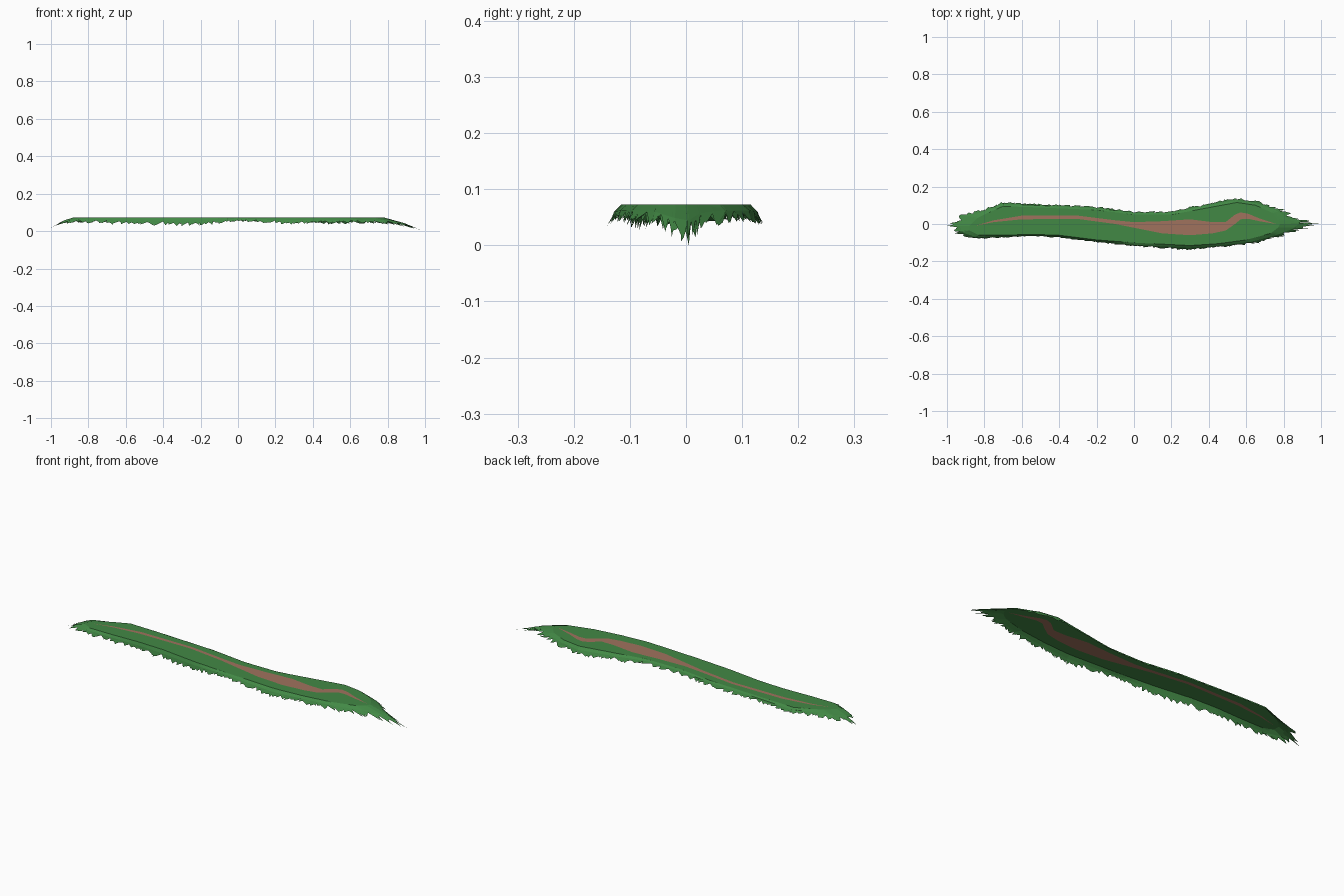
import bpy, bmesh, random
from mathutils import Vector

if "Cube" in bpy.data.objects:
    bpy.data.objects.remove(bpy.data.objects["Cube"])

random.seed(4)
TOP = 0.073

def material(name, rgb):
    m = bpy.data.materials.new(name)
    m.diffuse_color = (*rgb, 1)
    m.use_nodes = True
    m.node_tree.nodes["Principled BSDF"].inputs["Base Color"].default_value = m.diffuse_color
    return m

GRASS = material("grass_green", (0.055, 0.25, 0.06))
DIRT = material("dirt_brown", (0.35, 0.17, 0.11))

# Rim of the plateau (x, y) with the matching hanging edge (x, y, z)
UPPER = [
    (-.88, -.01, -1, -.01, .02), (-.84, .03, -.94, .05, .042), (-.78, .06, -.81, .08, .045),
    (-.70, .095, -.71, .12, .045), (-.55, .09, -.55, .112, .05), (-.2, .075, -.2, .095, .05),
    (0, .05, 0, .068, .05), (.2, .05, .2, .07, .05), (.36, .08, .35, .105, .04),
    (.55, .115, .54, .142, .034), (.65, .1, .66, .125, .04), (.74, .06, .8, .08, .04),
    (.77, .02, .88, .03, .03), (.78, 0, 1, .005, 0)]
LOWER = [
    (.77, -.02, .95, -.02, .012), (.73, -.05, .82, -.06, .035), (.6, -.085, .66, -.105, .042),
    (.45, -.105, .45, -.128, .04), (.3, -.115, .3, -.142, .034), (0, -.1, 0, -.122, .05),
    (-.2, -.085, -.2, -.098, .03), (-.4, -.06, -.4, -.075, .028), (-.55, -.055, -.55, -.066, .03),
    (-.7, -.06, -.7, -.075, .038), (-.83, -.06, -.87, -.082, .045), (-.88, -.035, -.98, -.045, .03)]
# Path: x, low y, high y
PATH = [
    (-.75, .01, .02), (-.6, .025, .045), (-.3, .027, .045), (-.1, .0, .02), (0, -.02, .01),
    (.15, -.05, .015), (.3, -.06, .025), (.42, -.05, .01), (.49, -.035, .01), (.54, .0, .05),
    (.57, .025, .062), (.61, .028, .055), (.67, .015, .03)]
TIPS = [(-.85, -.01), (.76, 0)]

def make(name, polys, mat):
    bm = bmesh.new()
    for p in polys:
        bm.faces.new([bm.verts.new(v) for v in p])
    bmesh.ops.remove_doubles(bm, verts=bm.verts, dist=1e-5)
    for f in bm.faces:
        f.normal_update()
        if f.normal.z < 0:
            f.normal_flip()
    me = bpy.data.meshes.new(name)
    bm.to_mesh(me)
    bm.free()
    me.materials.append(mat)
    ob = bpy.data.objects.new(name, me)
    bpy.context.collection.objects.link(ob)
    return ob

# Flat top: the dirt path with grass on either side
flat = lambda pts: [Vector((p[0], p[1], TOP)) for p in pts]
low = flat([TIPS[0]] + [(x, a) for x, a, b in PATH] + [TIPS[1]])
high = flat([TIPS[0]] + [(x, b) for x, a, b in PATH] + [TIPS[1]])
make("dirt_path", [low + high[-2:0:-1]], DIRT)
make("grass_top", [flat(UPPER) + high[::-1],
                   flat([UPPER[-1]] + LOWER + [UPPER[0]]) + low], GRASS)

# Hanging grass fringe
LOOP = [(Vector((a, b, TOP)), Vector((c, d, e))) for a, b, c, d, e in UPPER + LOWER]
N = len(LOOP)

def rim(t):
    i = int(t // 1) % N
    f = t % 1
    p, q = LOOP[i], LOOP[(i + 1) % N]
    return p[0].lerp(q[0], f), p[1].lerp(q[1], f)

def fringe_steps(spacing):
    out = []
    for i in range(N):
        p, q = LOOP[i], LOOP[(i + 1) % N]
        n = max(1, round((p[1] - q[1]).length / spacing))
        out += [(i + k / n, 1 / n) for k in range(n)]
    return out

def along(t, reach, sag=0.0):
    a, b = rim(t)
    v = a.lerp(b, reach)
    v.z += sag
    return v

# Continuous skirt below the rim, then ragged overlapping blades
skirt = []
for t, s in fringe_steps(0.08):
    skirt.append([along(t, 0), along(t + s, 0), along(t + s, .5, .004), along(t, .5, .004)])
make("grass_skirt", skirt, GRASS)

blades = []
for lift, spacing in ((.003, .035), (.006, .05)):
    for t, s in fringe_steps(spacing):
        lean = random.uniform(-.4, .9) * s
        reach = random.uniform(.75, 1.03)
        a, b = along(t - .15 * s, 0), along(t + 1.15 * s, 0)
        c, d = along(t + 1.1 * s, .5, lift), along(t - .1 * s, .5, lift)
        tip = along(t + .5 * s + lean, reach)
        tip2 = along(t + .5 * s + lean * .3, reach * random.uniform(.75, .95))
        blades += [[a, b, c, d], [d, c, tip], [d, tip, tip2]]
# End blades reach the full length
for i in (0, len(UPPER) - 1):
    blades.append([along(i - .4, .3), along(i, 1), along(i + .4, .3)])
make("grass_blades", blades, GRASS)
